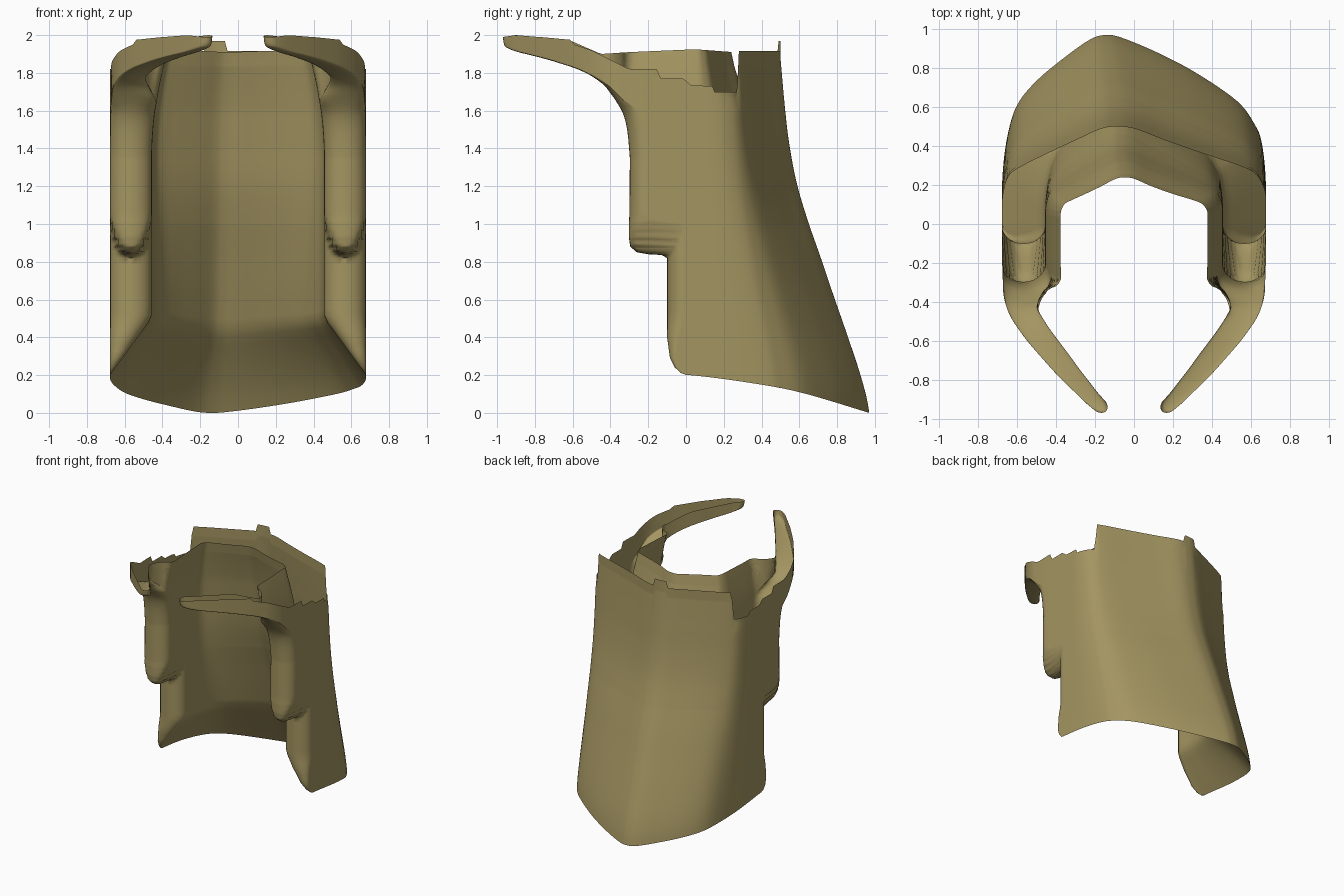
import bpy, bmesh, math

if "Cube" in bpy.data.objects:
    bpy.data.objects.remove(bpy.data.objects["Cube"])


def lerp(table, t):
    """Piecewise linear lookup in a list of (t, value)."""
    if t <= table[0][0]:
        return table[0][1]
    for (a, va), (b, vb) in zip(table, table[1:]):
        if t <= b:
            return va + (vb - va) * (t - a) / (b - a)
    return table[-1][1]


def catmull(p, n):
    """Smooth curve through 2D points."""
    out = []
    for i in range(len(p) - 1):
        a, b, c, d = p[max(i - 1, 0)], p[i], p[i + 1], p[min(i + 2, len(p) - 1)]
        for k in range(n):
            t = k / n
            out.append(tuple(0.5 * (2 * b[j] + (c[j] - a[j]) * t
                       + (2 * a[j] - 5 * b[j] + 4 * c[j] - d[j]) * t * t
                       + (3 * b[j] - a[j] - 3 * c[j] + d[j]) * t ** 3) for j in (0, 1)))
    return out + [p[-1]]


# Front edge: y by height (lower step, cheek, forward-sweeping arm)
FRONT = [(.2, 0), (.21, -.03), (.24, -.06), (.29, -.085), (.4, -.1), (.82, -.1), (.836, -.13), (.84, -.2),
         (.85, -.26), (.88, -.295), (.93, -.303)]
ARM = catmull([(1.35, -.3), (1.5, -.315), (1.6, -.345), (1.7, -.41), (1.77, -.49), (1.82, -.58),
               (1.86, -.69), (1.89, -.8), (1.91, -.88), (1.93, -.935), (1.95, -.955), (2, -.96)], 3)
FRONT += ARM
ARM_LOW = [(y, z) for z, y in reversed(ARM)]
CAP = [(.2, 0), (.5, .09), (1.6, .09), (1.8, .06), (2, .05)]
# Spine profile and plan outlines
SPINE = catmull([(0, .97), (.08, .955), (.2, .92), (.4, .85), (.6, .78), (.8, .715), (1, .65), (1.2, .59),
                 (1.4, .55), (1.6, .525), (1.9, .5)], 6)
SIDE = [(-1, .14), (-.95, .215), (-.77, .4), (-.6, .55), (-.48, .635), (-.38, .67), (-.2, .677)]
LOW = catmull([(.677, .05), (.675, .25), (.655, .42), (.62, .51), (.53, .63), (.32, .775), (.12, .88), (-.06, .955),
               (-.14, .97), (-.22, .95), (-.35, .86), (-.5, .735), (-.6, .61), (-.65, .45), (-.675, .25), (-.677, .05)], 6)
HIGH = catmull([(.677, .05), (.675, .14), (.66, .2), (.62, .26), (.54, .3), (.36, .36), (.16, .43), (0, .49),
                (-.1, .5), (-.18, .485), (-.3, .43), (-.45, .36), (-.57, .3), (-.64, .25), (-.67, .16), (-.677, .05)], 6)
# Bottom hem and broken top rims: z by y
HEM = catmull([(-.1, .2), (.02, .2), (.3, .165), (.6, .11), (.97, 0)], 6)
RIM = [(-.97, 1.99), (-.9, 2), (-.78, 1.99), (-.77, 1.99), (-.61, 1.975), (-.59, 1.95), (-.5, 1.92), (-.4, 1.87),
       (-.3, 1.82), (-.15, 1.82), (-.14, 1.77), (0, 1.77), (.01, 1.735), (.14, 1.73), (.15, 1.7), (.27, 1.7), (.28, 1.915)]
INNER_RIM = [(-.97, 1.99), (-.9, 2), (-.61, 1.97), (-.45, 1.9), (-.3, 1.91), (.05, 1.925), (.25, 1.91)]
ARM_THICK = [(-.97, .07), (-.75, .115), (-.5, .14)]
SEG, CAPSEG = 44, 14


def thickness(zr, y):
    t = .22 * min(1, max(0, (zr - .2) / .3)) + .08 * max(0, (zr - 1.35) / .65) ** 1.7 if zr > 1.35 else \
        .22 * min(1, max(0, (zr - .2) / .3))
    a = lerp(ARM_THICK, y)
    return a if y < -.5 else t if y >= -.3 else .14 + (t - .14) * (y + .5) / .2


def height(zr, x, y, inner, rim_y=None):
    if zr < 1:
        return zr + (lerp(HEM, y) - .2) * (1 - zr) / .8
    base = min(1.93, max(1.6, lerp(ARM_LOW, y)))
    if zr <= base:
        return zr
    top = lerp(INNER_RIM if inner else RIM, y if rim_y is None else rim_y)
    if not inner and y > .4 and -.17 < x < -.06:
        top = 1.97
    return base + (zr - base) * (top - base) / (2 - base)


def section(zr):
    """Closed loop of the shell at one level: outer skin, rounded end, lining, rounded end."""
    depth = lerp(CAP, zr)
    shift = .17 if .82 < zr < 1.3 else 0      # the cheek's lower end is rounded sideways
    f = lerp(FRONT, zr - shift)
    apex = lerp(SPINE, zr - .25 * (1 - zr) if zr < 1 else zr)
    t = (apex - .5) / .47
    start = f + depth - .045 * max(0, min(1, (-f - .45) / .2))
    outer, inner = [], []
    for i in range(SEG):
        y = start + (.05 - start) * i / SEG
        x = (lerp(SIDE, y - .03) + lerp(SIDE, y) + lerp(SIDE, y + .03)) / 3
        d = (lerp(SIDE, y + .05) - lerp(SIDE, y - .05)) / .1
        n = math.hypot(1, d)
        th = thickness(zr, y)
        outer.append((x, y))
        inner.append((x - th / n, y + th * d / n))
        if i == 0:
            tan = (d / n, 1 / n)
    cap = []
    for k in range(1, CAPSEG):
        a = math.pi * k / CAPSEG
        w, b = (1 - math.cos(a)) / 2, depth * math.sin(a)
        if shift:
            b += f - lerp(FRONT, zr - shift * abs(math.cos(a)) ** 3)
        cap.append(tuple(inner[0][j] * (1 - w) + outer[0][j] * w - tan[j] * b for j in (0, 1)))
    mirror = lambda pts: [(-x, y) for x, y in reversed(pts)]
    th = thickness(zr, .1)
    back = [(h[0] + (l[0] - h[0]) * t, h[1] + (l[1] - h[1]) * t) for l, h in zip(LOW, HIGH)]
    span = apex - .05
    lining = [(x * (1 - th / .677), .05 + (span - th * .87) * max(0, (y - .05) / span) ** (1 + 2 * th * th / .3))
              for x, y in back]
    rim_ys = [None] * SEG + [h[1] for h in HIGH] + [None] * SEG
    inn = inner + lining + mirror(inner)
    pts = [(x, y, height(zr, x, y, False, r)) for (x, y), r in zip(outer + back + mirror(outer), rim_ys)]
    pts += [(x, y, height(zr, x, y, True)) for x, y in mirror(cap) + inn[::-1] + cap]
    return pts


# Levels: the profile heights plus fill-in rows
levels = []
for (a, _), (b, _) in zip(FRONT, FRONT[1:]):
    lo_step = .006 if .83 < a < .93 else .01 if .92 < a < 1 else .04
    n = max(1, math.ceil((b - a) / lo_step))
    levels += [a + (b - a) * k / n for k in range(n)]
levels.append(2.0)

# Hollow shell with lining, open along the torn top
bm = bmesh.new()
rows = [[bm.verts.new(p) for p in section(z)] for z in levels]
for lo, hi in zip(rows, rows[1:]):
    for i in range(len(lo)):
        j = (i + 1) % len(lo)
        bm.faces.new((lo[i], lo[j], hi[j], hi[i]))
bmesh.ops.remove_doubles(bm, verts=bm.verts, dist=.0005)
bmesh.ops.recalc_face_normals(bm, faces=bm.faces)
mesh = bpy.data.meshes.new("neck_guard_shell")
bm.to_mesh(mesh)
bm.free()
shell = bpy.data.objects.new("neck_guard_shell", mesh)
bpy.context.collection.objects.link(shell)
mat = bpy.data.materials.new("olive")
mat.diffuse_color = (.37, .30, .12, 1)
mat.use_nodes = True
mat.node_tree.nodes["Principled BSDF"].inputs["Base Color"].default_value = mat.diffuse_color
mesh.materials.append(mat)
bpy.context.view_layer.objects.active = shell
shell.select_set(True)
bpy.ops.object.shade_smooth_by_angle(angle=math.radians(50))
